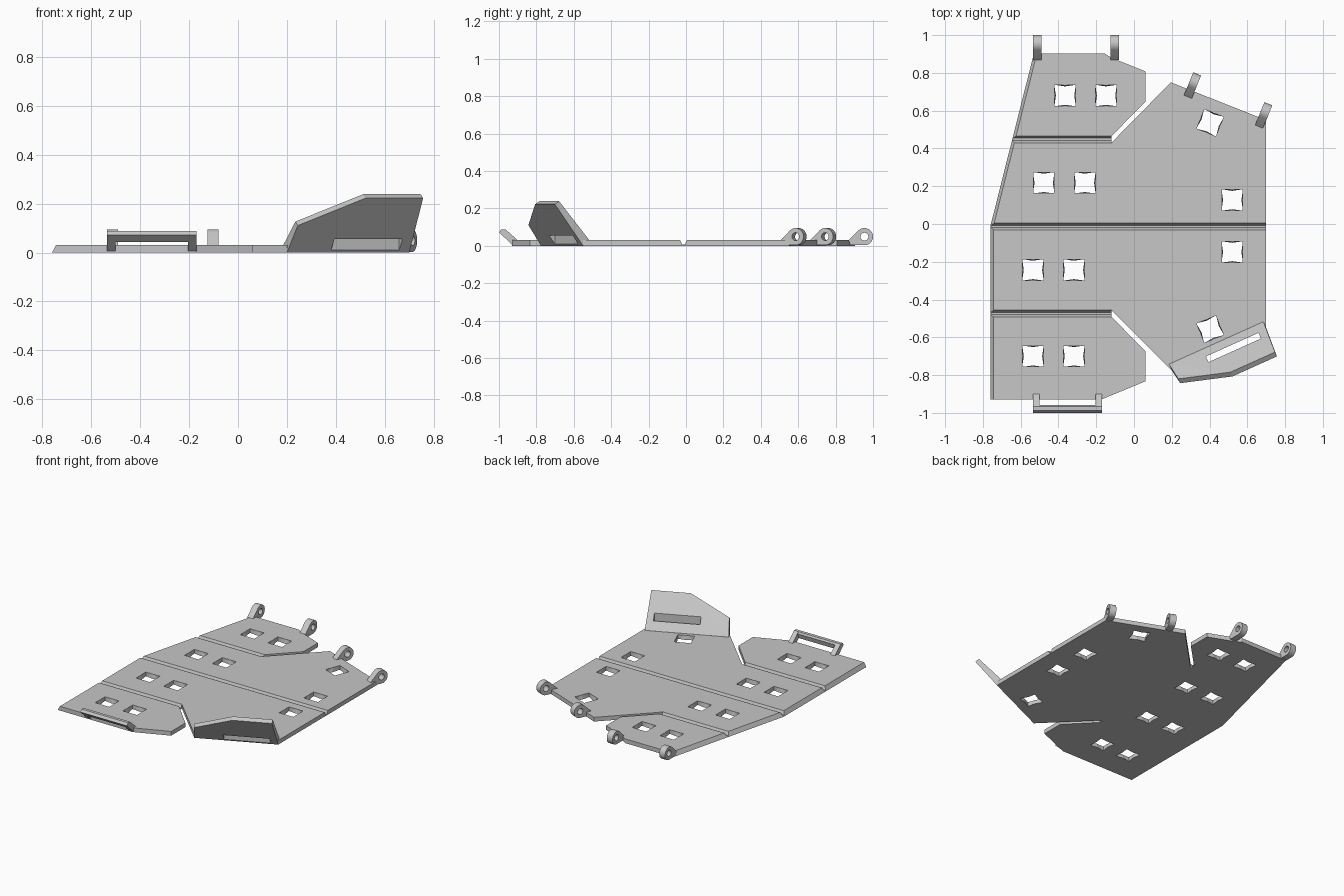
import bpy, bmesh, math
from mathutils import Matrix, Vector

if "Cube" in bpy.data.objects:
    bpy.data.objects.remove(bpy.data.objects["Cube"])

T = 0.03  # plate thickness

grey = bpy.data.materials.new("plain grey")
grey.diffuse_color = (0.57, 0.57, 0.57, 1)
grey.use_nodes = True
grey.node_tree.nodes["Principled BSDF"].inputs["Base Color"].default_value = grey.diffuse_color


def loft(bm, a, b):
    """Closed solid between two matching loops of 3D points."""
    va = [bm.verts.new(p) for p in a]
    vb = [bm.verts.new(p) for p in b]
    n = len(a)
    bm.faces.new(va)
    bm.faces.new(vb[::-1])
    for i in range(n):
        j = (i + 1) % n
        bm.faces.new((va[j], va[i], vb[i], vb[j]))


def finish(name, bm, matrix=None):
    bmesh.ops.recalc_face_normals(bm, faces=bm.faces[:])
    me = bpy.data.meshes.new(name)
    bm.to_mesh(me)
    bm.free()
    if matrix:
        me.transform(matrix)
    me.materials.append(grey)
    ob = bpy.data.objects.new(name, me)
    bpy.context.collection.objects.link(ob)
    return ob


def cut(ob, cutter):
    mod = ob.modifiers.new("cut", "BOOLEAN")
    mod.operation = "DIFFERENCE"
    mod.solver = "EXACT"
    mod.object = cutter
    bpy.context.view_layer.objects.active = ob
    bpy.ops.object.modifier_apply(modifier="cut")
    bpy.data.objects.remove(cutter)


def x_prism(bm, profile, x0, x1):
    loft(bm, [(x0, y, z) for y, z in profile], [(x1, y, z) for y, z in profile])


# Folding base plate, with the left edge sloped inwards
outline = [(-0.76, -0.93), (-0.175, -0.93), (0.06, -0.833), (0.06, -0.674),
           (-0.12, -0.49), (-0.12, -0.456), (0.2, -0.775), (0.70, -0.55),
           (0.70, 0.55), (0.195, 0.75), (-0.12, 0.43), (-0.12, 0.464),
           (0.06, 0.647), (0.06, 0.808), (-0.12, 0.88), (-0.155, 0.903),
           (-0.53, 0.903), (-0.76, -0.01)]
bm = bmesh.new()
loft(bm, [(x, y, 0) for x, y in outline],
     [(x + (0.016 if x < -0.5 else 0), y, T) for x, y in outline])
plate = finish("base_plate", bm)

# Fold grooves
bm = bmesh.new()
for y, x_end in ((-0.013, 0.9), (0.448, -0.117), (-0.474, -0.117)):
    x_prism(bm, [(y - 0.006, 0.006), (y + 0.006, 0.006),
                 (y + 0.019, T + 0.002), (y - 0.019, T + 0.002)], -0.9, x_end)
cut(plate, finish("groove_cutter", bm))

# Square windows with slightly pinched walls at the bottom
holes = [(-0.365, 0.68, 0), (-0.148, 0.68, 0), (-0.478, 0.218, 0),
         (-0.26, 0.218, 0), (-0.535, -0.243, 0), (-0.318, -0.243, 0),
         (-0.535, -0.70, 0), (-0.318, -0.70, 0), (0.52, 0.127, 0),
         (0.52, -0.148, 0), (0.403, 0.536, -22), (0.403, -0.557, 22)]
bm = bmesh.new()
for x, y, ang in holes:
    rot = Matrix.Translation((x, y, 0)) @ Matrix.Rotation(math.radians(ang), 4, "Z")

    def ring(mid, z):
        pts = []
        for k in range(8):
            r = 0.055 * math.sqrt(2) if k % 2 else mid
            a = k * math.pi / 4
            pts.append(rot @ Vector((r * math.cos(a), r * math.sin(a), z)))
        return pts
    loft(bm, ring(0.047, -0.01), ring(0.055, T + 0.01))
bmesh.ops.triangulate(bm, faces=bm.faces[:])
cut(plate, finish("window_cutter", bm))

# Raised side flap: local x runs along the fold, local -y points outwards
fold = Matrix.Translation((0.2, -0.775, 0)) @ Matrix.Rotation(math.atan2(0.225, 0.5), 4, "Z")
length = math.hypot(0.5, 0.225)
flap_shape = [(0, 0), (length, 0), (0.538, 0.161), (0.28, 0.161), (0.013, 0.08)]
bm = bmesh.new()
loft(bm, [(u, -o, o * 1.38) for u, o in flap_shape],
     [(u, -o + (0.036 if o == 0 else 0.025), o * 1.38 + (T + 0.0005 if o == 0 else 0.016))
      for u, o in flap_shape])
bmesh.ops.triangulate(bm, faces=bm.faces[:])
flap = finish("raised_flap", bm, fold)

# Slot through the flap
bm = bmesh.new()
slot = [(0.195, -0.007), (0.50, -0.007), (0.50, -0.04), (0.195, -0.04)]
loft(bm, [(x, y, -0.05) for x, y in slot], [(x, y, 0.3) for x, y in slot])
cut(flap, finish("slot_cutter", bm, fold))

# Front loop: two sloped arms and a crossbar
arm = [(-0.925, 0.002), (-1.0, 0.072), (-0.987, 0.088), (-0.965, 0.088), (-0.90, 0.03), (-0.90, 0.002)]
for side, x in (("left", -0.535), ("right", -0.205)):
    bm = bmesh.new()
    x_prism(bm, arm, x, x + 0.035)
    finish("loop_arm_" + side, bm)
bm = bmesh.new()
x_prism(bm, [(-0.968, 0.042), (-1.0, 0.072), (-0.987, 0.088), (-0.965, 0.088), (-0.958, 0.075)],
        -0.501, -0.204)
finish("loop_bar", bm)

# Hinge eyes along the back edges
W, R, H, ZC = 0.0225, 0.046, 0.021, 0.049
N = 24


def hinge_eye(name, x, y, ang):
    # teardrop outline paired point by point with the round hole
    outer, inner = [], []
    for k in range(N):
        a = 2 * math.pi * k / N
        c, s = math.cos(a), math.sin(a)
        p = (R * c, ZC + R * s)
        if math.radians(136) < a < math.radians(269):
            t = (math.degrees(a) - 135) / 135
            p = (-0.085, T) if t < 0.5 else (-0.085 + 0.085 * (t - 0.5) * 2, 0.003)
        outer.append(p)
        inner.append((H * c, ZC + H * s))
    bm = bmesh.new()
    loops = [[bm.verts.new((w, p[0], p[1])) for p in pts]
             for w, pts in ((-W, outer), (W, outer), (W, inner), (-W, inner))]
    for q in range(4):
        la, lb = loops[q], loops[(q + 1) % 4]
        for i in range(N):
            j = (i + 1) % N
            bm.faces.new((la[i], la[j], lb[j], lb[i]))
    bmesh.ops.remove_doubles(bm, verts=bm.verts[:], dist=1e-5)
    ob = finish(name, bm, Matrix.Translation((x, y, 0)) @
                Matrix.Rotation(math.radians(ang), 4, "Z"))
    bpy.ops.object.select_all(action="DESELECT")
    ob.select_set(True)
    bpy.context.view_layer.objects.active = ob
    bpy.ops.object.shade_smooth_by_angle(angle=math.radians(30))


for i, (x, y, ang) in enumerate([(-0.513, 0.954, 0), (-0.102, 0.954, 0),
                                 (0.317, 0.752, -22), (0.694, 0.594, -22)]):
    hinge_eye("hinge_eye_%d" % (i + 1), x, y, ang)
